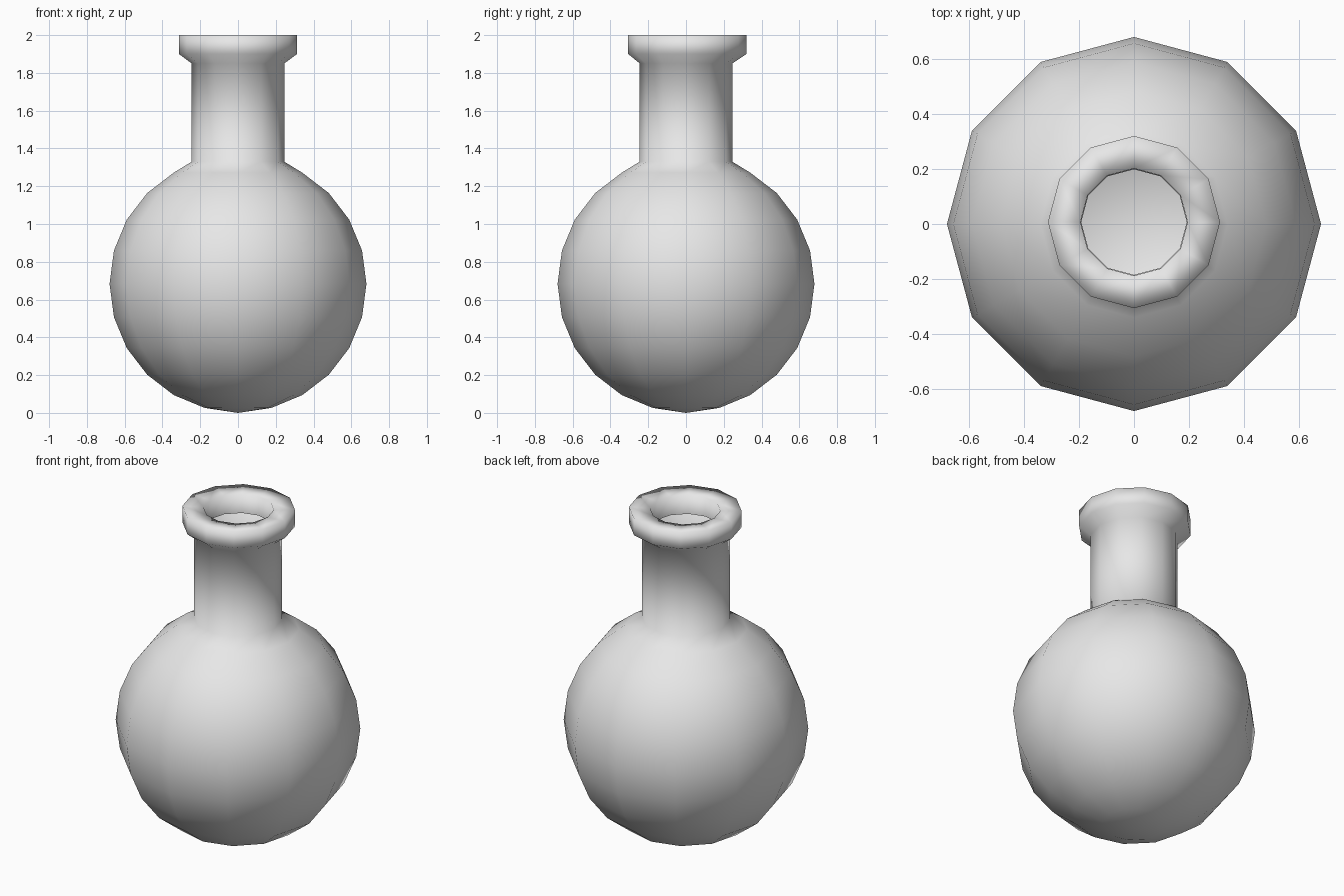
import bpy, bmesh, math
from mathutils import Matrix, Vector

cube = bpy.data.objects.get("Cube")
if cube:
    bpy.data.objects.remove(cube, do_unlink=True)

SIDES = 12
BULB_R = 0.68

# One pale grey for the whole vessel
grey = bpy.data.materials.new("pale_grey")
grey.use_nodes = True
colour = (0.8, 0.8, 0.8, 1)
grey.diffuse_color = colour
grey.node_tree.nodes["Principled BSDF"].inputs["Base Color"].default_value = colour


def lathe(name, profile):
    """Turn a (radius, height) profile round the z axis."""
    bm = bmesh.new()
    verts = [bm.verts.new((r, 0, z)) for r, z in profile]
    edges = [bm.edges.new(pair) for pair in zip(verts, verts[1:])]
    bmesh.ops.spin(bm, geom=verts + edges, axis=(0, 0, 1), cent=(0, 0, 0),
                   angle=math.tau, steps=SIDES)
    bmesh.ops.remove_doubles(bm, verts=bm.verts, dist=0.0005)
    bmesh.ops.recalc_face_normals(bm, faces=bm.faces)
    # The lip sits very slightly towards the back
    for v in bm.verts:
        if v.co.z > 1.87:
            v.co.y += 0.007
    for f in bm.faces:
        f.smooth = True
    mesh = bpy.data.meshes.new(name)
    bm.to_mesh(mesh)
    bm.free()
    mesh.materials.append(grey)
    obj = bpy.data.objects.new(name, mesh)
    bpy.context.collection.objects.link(obj)
    return obj


# Round bulb, from the bottom pole up to the shoulder
bulb = []
for i in range(11):
    a = math.pi * i / SIDES
    bulb.append((BULB_R * math.sin(a), BULB_R * (1 - math.cos(a)) + 0.003))
bulb[0] = (0, 0)

# Straight neck, flared lip and the short turned-in mouth
neck = [(0.245, 1.33), (0.245, 1.85)]
lip = [(0.313, 1.9), (0.313, 2.0), (0.195, 1.995), (0.192, 1.88)]

lathe("round_flask", bulb + neck + lip)
